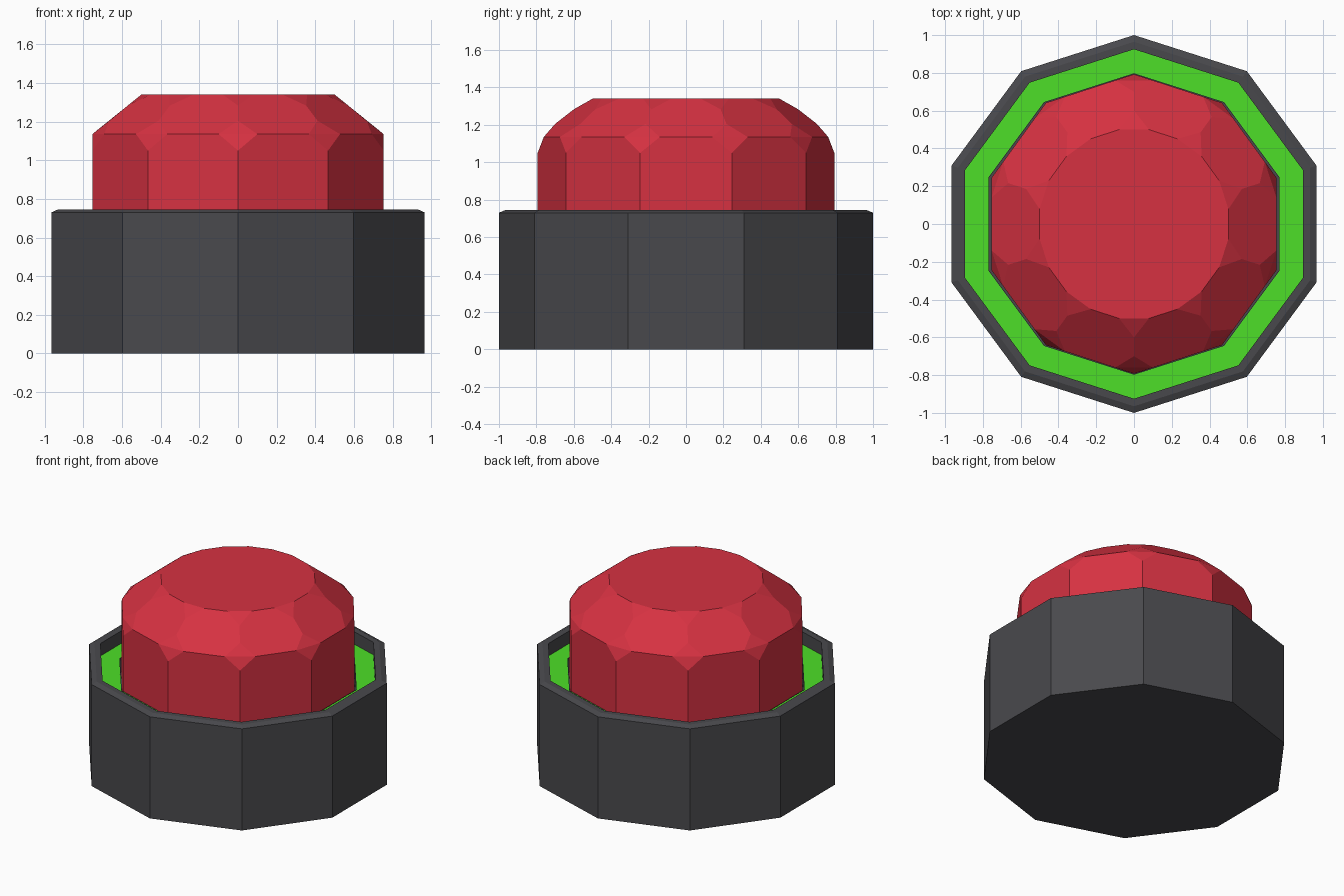
import bpy, bmesh, math
from mathutils import Matrix

cube = bpy.data.objects.get("Cube")
if cube:
    bpy.data.objects.remove(cube, do_unlink=True)

SIDES = 10
STEP = math.tau / SIDES


def material(name, color):
    m = bpy.data.materials.new(name)
    m.use_nodes = True
    m.diffuse_color = (*color, 1)
    bsdf = next(n for n in m.node_tree.nodes if n.type == 'BSDF_PRINCIPLED')
    bsdf.inputs["Base Color"].default_value = (*color, 1)
    bsdf.inputs["Roughness"].default_value = 0.8
    return m


def polar(radius, angle, z):
    return (radius * math.cos(angle), radius * math.sin(angle), z)


def finish(name, bm, mat):
    mesh = bpy.data.meshes.new(name)
    bmesh.ops.recalc_face_normals(bm, faces=bm.faces)
    bm.to_mesh(mesh)
    bm.free()
    mesh.materials.append(mat)
    obj = bpy.data.objects.new(name, mesh)
    bpy.context.collection.objects.link(obj)
    return obj


def lathe(name, profile, mat, closed=False):
    """Sweep an (r, z) profile round ten corners; open profiles get end caps."""
    bm = bmesh.new()
    rings = [[bm.verts.new(polar(r, math.pi / 2 + k * STEP, z)) for k in range(SIDES)]
             for r, z in profile]
    pairs = list(zip(rings, rings[1:]))
    if closed:
        pairs.append((rings[-1], rings[0]))
    else:
        bm.faces.new(rings[0])
        bm.faces.new(rings[-1])
    for a, b in pairs:
        for k in range(SIDES):
            n = (k + 1) % SIDES
            bm.faces.new((a[k], a[n], b[n], b[k]))
    # the housing is very slightly wider than deep
    bmesh.ops.transform(bm, matrix=Matrix.Diagonal((1.016, 1, 1, 1)), verts=bm.verts)
    return finish(name, bm, mat)


red = material("button red", (0.67, 0.031, 0.053))
green = material("ring green", (0.075, 0.74, 0.021))
dark = material("housing dark grey", (0.066, 0.066, 0.073))

# Cup-shaped housing with a bevelled rim
lathe("housing", [(1, 0), (1, 0.73), (0.965, 0.745), (0.925, 0.745),
                  (0.925, 0.55), ], dark)

# Green ring lying inside the rim, with a hole for the button
lathe("glow_ring", [(0.925, 0.56), (0.925, 0.655), (0.797, 0.655), (0.797, 0.56)],
      green, closed=True)

# Dark sleeve lining the hole
lathe("button_sleeve", [(0.798, 0.552), (0.798, 0.656), (0.795, 0.656), (0.795, 0.552)],
      dark, closed=True)

# Faceted button: hull of its corner points, repeated round the axis
bm = bmesh.new()
apothem = 0.793 * math.cos(STEP / 2)
shoulder = math.atan2(0.14, apothem)
for k in range(SIDES):
    corner = math.pi / 2 + k * STEP
    middle = corner + STEP / 2
    points = [polar(r, corner, z) for r, z in
              ((0.793, 0.552), (0.793, 1.05), (0.7, 1.205), (0.6, 1.283))]
    for side in (-1, 1):
        points.append(polar(apothem / math.cos(shoulder), middle + side * shoulder, 1.135))
        points.append(polar(0.506, middle + side * STEP / 4, 1.34))
    for p in points:
        bm.verts.new(p)
hull = bmesh.ops.convex_hull(bm, input=bm.verts)
loose = [v for v in bm.verts if not v.link_faces]
bmesh.ops.delete(bm, geom=loose, context='VERTS')
bmesh.ops.dissolve_limit(bm, angle_limit=math.radians(2), verts=bm.verts, edges=bm.edges)
finish("button", bm, red)
